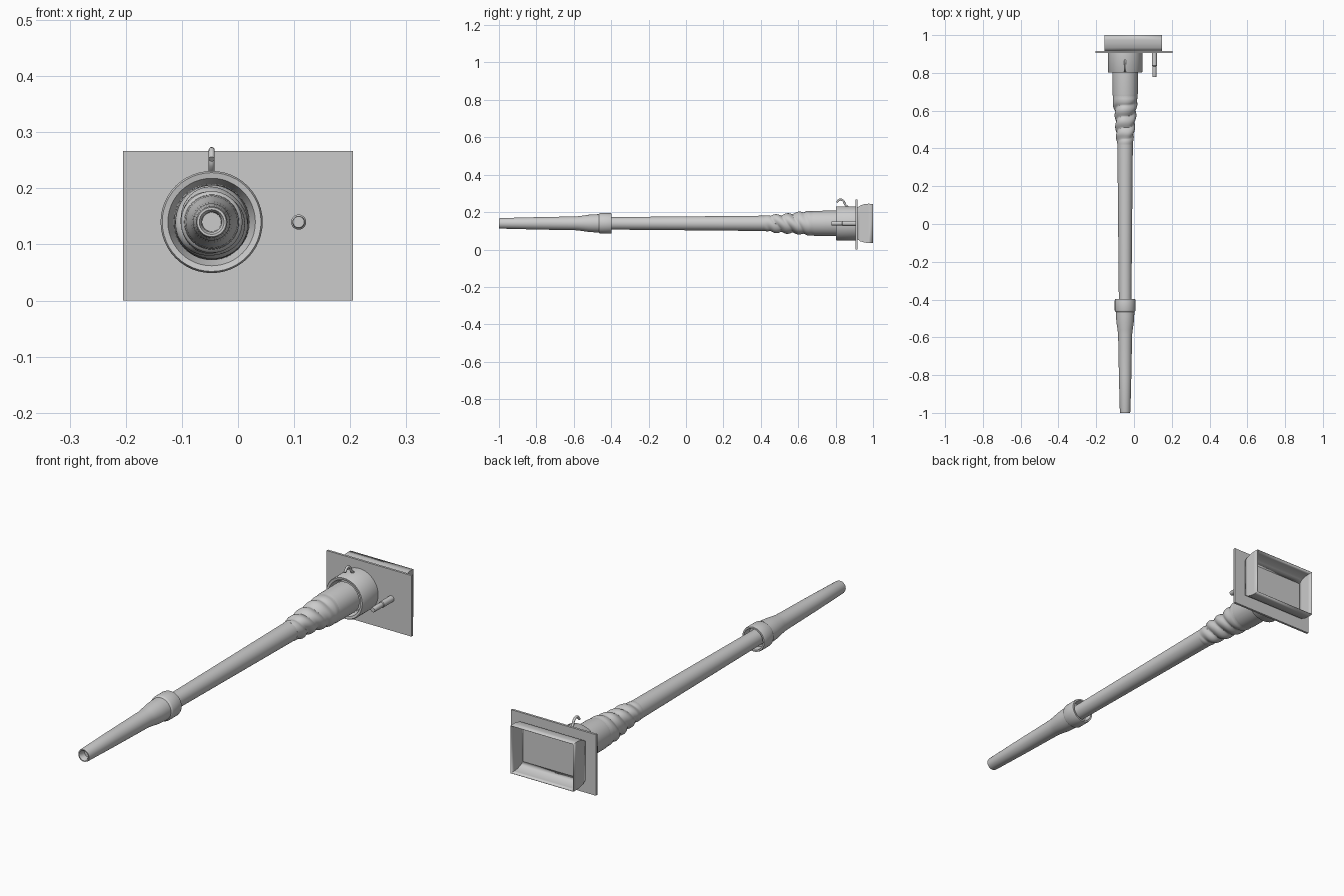
import bpy, bmesh, math
from mathutils import Vector

if "Cube" in bpy.data.objects:
    bpy.data.objects.remove(bpy.data.objects["Cube"])

CX, CZ = -0.047, 0.14          # barrel axis, running along y
grey = bpy.data.materials.new("plain grey")
grey.diffuse_color = (0.6, 0.6, 0.6, 1)
grey.use_nodes = True
grey.node_tree.nodes["Principled BSDF"].inputs["Base Color"].default_value = grey.diffuse_color


def finish(bm, name, smooth=True):
    bmesh.ops.recalc_face_normals(bm, faces=bm.faces)
    me = bpy.data.meshes.new(name)
    bm.to_mesh(me)
    bm.free()
    ob = bpy.data.objects.new(name, me)
    bpy.context.collection.objects.link(ob)
    me.materials.append(grey)
    if smooth:
        bpy.ops.object.select_all(action='DESELECT')
        ob.select_set(True)
        bpy.context.view_layer.objects.active = ob
        bpy.ops.object.shade_smooth_by_angle(angle=math.radians(35))
    return ob


def lathe(name, profile, cx=CX, cz=CZ, n=40, warp=None):
    """Revolve (y, radius) points about a y axis; warp changes the radius."""
    bm = bmesh.new()
    rings = []
    for y, r in profile:
        ring = []
        for i in range(n):
            a = math.tau * i / n
            rr = r + (warp(y, a) if warp else 0)
            ring.append(bm.verts.new((cx + rr * math.cos(a), y, cz + rr * math.sin(a))))
        rings.append(ring)
    for p, q in zip(rings, rings[1:]):
        for i in range(n):
            j = (i + 1) % n
            bm.faces.new((p[i], p[j], q[j], q[i]))
    bm.faces.new(rings[0])
    bm.faces.new(rings[-1])
    return finish(bm, name)


def box(name, lo, hi):
    bm = bmesh.new()
    bmesh.ops.create_cube(bm, size=1)
    for v in bm.verts:
        v.co = Vector([(l + h) / 2 + c * (h - l) for l, h, c in zip(lo, hi, v.co)])
    return finish(bm, name, False)


# Nozzle with a bored tip, flare and collar hollowed at the rear
lathe("nozzle", [(-0.97, 0.017), (-0.993, 0.018), (-1.0, 0.022), (-1.0, 0.026),
                 (-0.993, 0.028), (-0.8, 0.033), (-0.585, 0.037), (-0.56, 0.040),
                 (-0.52, 0.046), (-0.49, 0.048), (-0.466, 0.049), (-0.463, 0.053),
                 (-0.458, 0.055), (-0.405, 0.055), (-0.398, 0.053), (-0.398, 0.046),
                 (-0.43, 0.043)])

# Long straight hose
lathe("hose", [(-0.44, 0.033), (0.0, 0.037), (0.43, 0.041)])


# Twisted, wrinkled section with diagonal folds
def folds(y, a):
    t = min(1, max(0, (y - 0.42) / 0.05)) * min(1, max(0, (0.67 - y) / 0.05))
    ridge = abs(math.sin(math.pi * (y - 0.42) / 0.06 + a + 0.5 * math.sin(2 * a)))
    return t * (0.010 * ridge - 0.005 + 0.002 * math.sin(3 * a + 25 * y))


def wrinkle_radius(y):
    if y < 0.58:
        return 0.041 + 0.012 * (y - 0.42) / 0.16
    return 0.053 + 0.012 * min(1, (y - 0.58) / 0.08)


lathe("wrinkled_sleeve", [(0.42 + 0.26 * k / 60, wrinkle_radius(0.42 + 0.26 * k / 60))
                          for k in range(61)], n=48, warp=folds)

# Smooth sleeve and wide mounting socket
lathe("smooth_sleeve", [(0.67, 0.064), (0.69, 0.067), (0.81, 0.068)])
lathe("socket", [(0.83, 0.068), (0.803, 0.078), (0.801, 0.088), (0.806, 0.091),
                 (0.908, 0.091)], n=48)

# Side pin with a narrow end
lathe("pin", [(0.777, 0.010), (0.78, 0.011), (0.835, 0.011), (0.838, 0.0135),
              (0.91, 0.0135)], cx=0.108, n=20)

# Wall plate
box("wall_plate", (-0.205, 0.906, 0), (0.205, 0.916, 0.267))

# Thin walled open box behind the plate, bulging above and below
bm = bmesh.new()
rings = []
for y, h in [(0.916, 0.085), (0.932, 0.096), (0.955, 0.103), (0.975, 0.105), (1.0, 0.104)]:
    rings.append([bm.verts.new((x, y, CZ + s * h))
                  for x, s in ((-0.155, -1), (0.149, -1), (0.149, 1), (-0.155, 1))])
for p, q in zip(rings, rings[1:]):
    for i in range(4):
        j = (i + 1) % 4
        bm.faces.new((p[i], p[j], q[j], q[i]))
back = finish(bm, "back_box")
mod = back.modifiers.new("wall", 'SOLIDIFY')
mod.thickness = 0.002

# Curled hook on top of the socket
cu = bpy.data.curves.new("hook", 'CURVE')
cu.dimensions = '3D'
cu.bevel_depth = 0.0055
cu.bevel_resolution = 3
cu.use_fill_caps = True
sp = cu.splines.new('BEZIER')
pts = [(0.805, 0.252), (0.824, 0.268), (0.843, 0.258), (0.85, 0.242), (0.868, 0.226)]
sp.bezier_points.add(len(pts) - 1)
for b, (y, z) in zip(sp.bezier_points, pts):
    b.co = (CX, y, z)
    b.handle_left_type = b.handle_right_type = 'AUTO'
cu.materials.append(grey)
bpy.context.collection.objects.link(bpy.data.objects.new("hook", cu))
